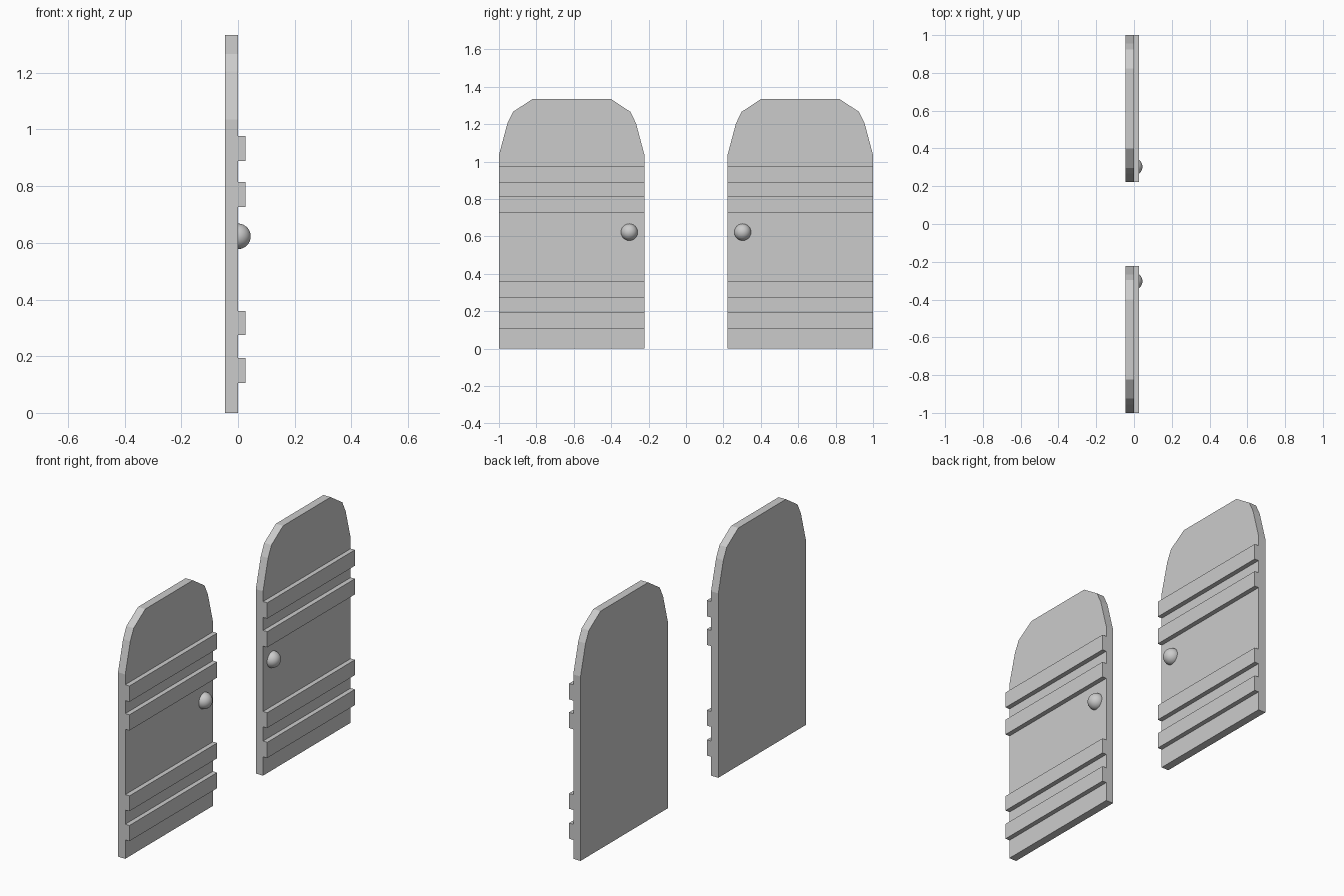
import bpy, bmesh
from mathutils import Matrix

if "Cube" in bpy.data.objects:
    bpy.data.objects.remove(bpy.data.objects["Cube"])

DOOR_Y = 0.611      # distance of each door's centre line from y = 0
HALF_W = 0.389
BACK_X = -0.045
STRAP_X = 0.026
KNOB_R = 0.045


def finish(name, bm):
    bmesh.ops.recalc_face_normals(bm, faces=bm.faces)
    mesh = bpy.data.meshes.new(name)
    bm.to_mesh(mesh)
    bm.free()
    obj = bpy.data.objects.new(name, mesh)
    bpy.context.collection.objects.link(obj)
    return obj


def extrude_outline(name, outline, x0, x1):
    """Extrude a (y, z) outline from x0 to x1."""
    bm = bmesh.new()
    face = bm.faces.new([bm.verts.new((x0, y, z)) for y, z in outline])
    ext = bmesh.ops.extrude_face_region(bm, geom=[face])
    verts = [v for v in ext["geom"] if isinstance(v, bmesh.types.BMVert)]
    bmesh.ops.translate(bm, verts=verts, vec=(x1 - x0, 0, 0))
    return finish(name, bm)


def dome(name, y, z, radius):
    """Half sphere bulging towards +x, slightly sunk into the panel."""
    bm = bmesh.new()
    bmesh.ops.create_uvsphere(bm, u_segments=32, v_segments=16, radius=radius,
                              matrix=Matrix.Rotation(1.5707963, 4, 'Y'))
    cut = bmesh.ops.bisect_plane(bm, geom=bm.verts[:] + bm.edges[:] + bm.faces[:],
                                 plane_co=(-0.004, 0, 0), plane_no=(-1, 0, 0),
                                 clear_outer=True)
    rim = [e for e in cut["geom_cut"] if isinstance(e, bmesh.types.BMEdge)]
    bmesh.ops.contextual_create(bm, geom=rim)
    obj = finish(name, bm)
    obj.location = (0, y, z)
    bpy.ops.object.select_all(action='DESELECT')
    obj.select_set(True)
    bpy.context.view_layer.objects.active = obj
    bpy.ops.object.shade_smooth_by_angle()
    return obj


# Half of the arched door outline: offset from centre line, height
arch = [(HALF_W, 0), (HALF_W, 1.035), (0.344, 1.204), (0.314, 1.266), (0.211, 1.334)]
strap_heights = [(0.106, 0.194), (0.274, 0.36), (0.727, 0.815), (0.888, 0.977)]

for side, s in (("left", -1), ("right", 1)):
    cy = s * DOOR_Y
    # Arched door panel
    outline = [(cy + w, z) for w, z in arch] + [(cy - w, z) for w, z in reversed(arch)]
    extrude_outline(f"{side}_door_panel", outline, BACK_X, 0)
    # Raised horizontal straps
    for i, (z0, z1) in enumerate(strap_heights, 1):
        a, b = cy - HALF_W, cy + HALF_W
        extrude_outline(f"{side}_door_strap_{i}",
                        [(a, z0), (b, z0), (b, z1), (a, z1)], 0, STRAP_X)
    # Round door knob near the inner edge
    dome(f"{side}_door_knob", s * 0.303, 0.623, KNOB_R)
